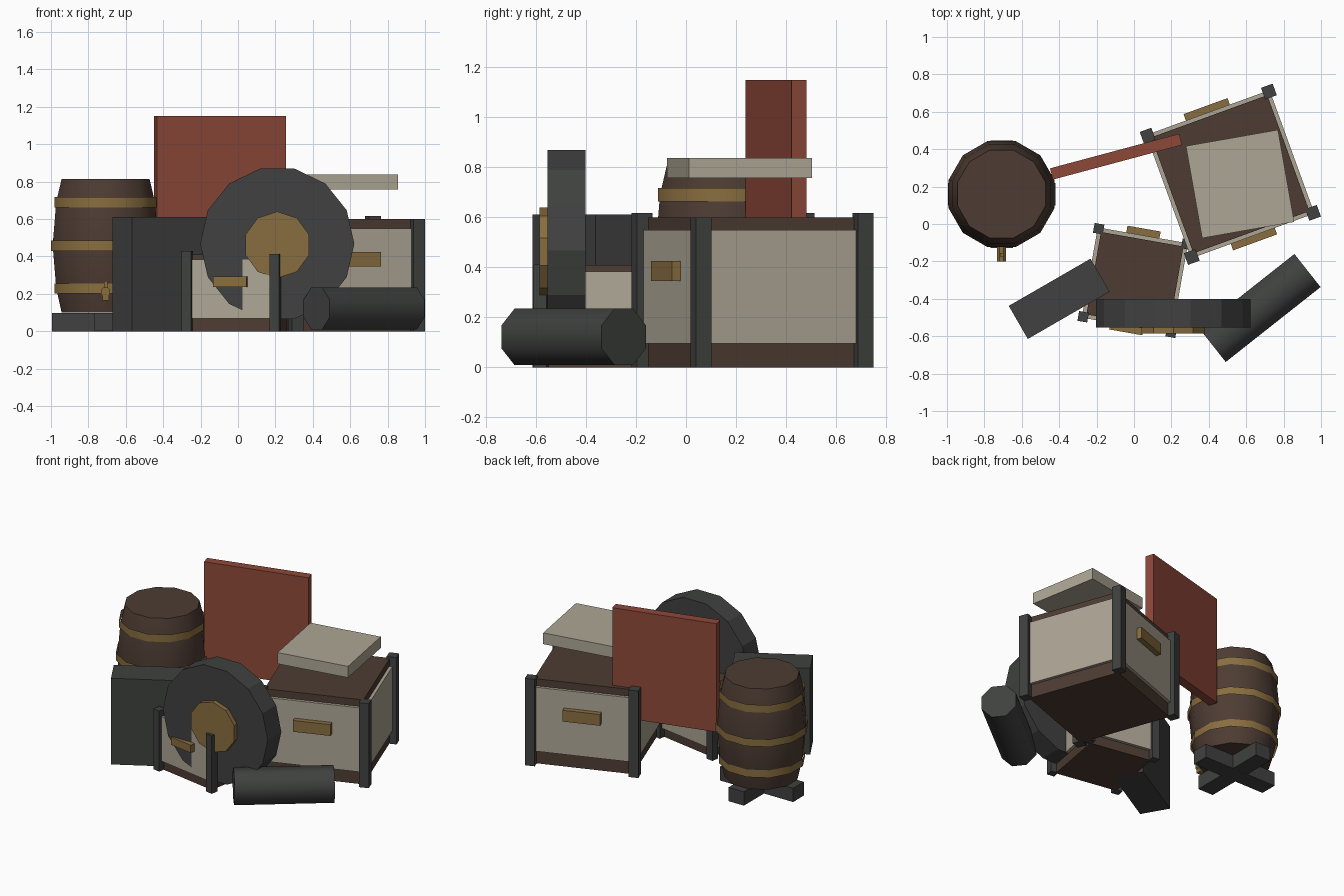
import bpy
from math import radians, cos, sin, pi

if "Cube" in bpy.data.objects:
    bpy.data.objects.remove(bpy.data.objects["Cube"])


def material(name, rgb):
    m = bpy.data.materials.new(name)
    m.diffuse_color = (*rgb, 1)
    m.use_nodes = True
    m.node_tree.nodes["Principled BSDF"].inputs["Base Color"].default_value = m.diffuse_color
    return m


WOOD = material("brown_wood", (0.075, 0.045, 0.033))
PALE = material("pale_board", (0.42, 0.38, 0.30))
DARK = material("dark_metal", (0.05, 0.053, 0.05))
GOLD = material("brass", (0.25, 0.155, 0.05))
RED = material("red_paint", (0.27, 0.065, 0.04))


def add_mesh(name, verts, faces, mat, loc=(0, 0, 0), rot=(0, 0, 0)):
    me = bpy.data.meshes.new(name)
    me.from_pydata(verts, [], faces)
    me.materials.append(mat)
    ob = bpy.data.objects.new(name, me)
    ob.location, ob.rotation_euler = loc, rot
    bpy.context.collection.objects.link(ob)
    return ob


def box(name, size, loc, mat, angle=0):
    """Box centred on loc, turned about z by angle degrees."""
    x, y, z = (s / 2 for s in size)
    v = [(a, b, c) for a in (-x, x) for b in (-y, y) for c in (-z, z)]
    f = [(0, 1, 3, 2), (4, 6, 7, 5), (0, 4, 5, 1), (2, 3, 7, 6), (0, 2, 6, 4), (1, 5, 7, 3)]
    return add_mesh(name, v, f, mat, loc, (0, 0, radians(angle)))


def lathe(name, profile, n, mat, loc, rot=(0, 0, 0), start=0.0, caps=True, smooth=False):
    """Stack of n-sided rings from (radius, z) pairs."""
    v = [(r * cos(start + 2 * pi * i / n), r * sin(start + 2 * pi * i / n), z)
         for r, z in profile for i in range(n)]
    f = [(k * n + i, k * n + (i + 1) % n, (k + 1) * n + (i + 1) % n, (k + 1) * n + i)
         for k in range(len(profile) - 1) for i in range(n)]
    sides = len(f)
    if caps:
        f += [tuple(reversed(range(n))), tuple(range(len(v) - n, len(v)))]
    ob = add_mesh(name, v, f, mat, loc, rot)
    for p in ob.data.polygons:
        p.use_smooth = smooth and p.index < sides
    return ob


def crate(name, centre, angle, spacing, post, heights, top, panel, handle):
    """Square crate: wooden body, pale side panels, corner posts, two handles."""
    a = radians(angle)

    def at(u, v, z):
        return (centre[0] + u * cos(a) - v * sin(a), centre[1] + u * sin(a) + v * cos(a), z)

    h = spacing / 2
    core = h - 0.015
    box(name + "_body", (2 * core, 2 * core, top), at(0, 0, top / 2), WOOD, angle)
    z0, z1 = panel
    for i, (u, v) in enumerate([(0, -1), (1, 0), (0, 1), (-1, 0)]):
        d = core + 0.01
        box(f"{name}_panel_{i}", (spacing - post * 0.5, 0.022, z1 - z0),
            at(u * d, v * d, (z0 + z1) / 2), PALE, angle + (90 if u else 0))
    corners = [(-1, -1), (1, -1), (1, 1), (-1, 1)]
    for i, ((u, v), z) in enumerate(zip(corners, heights)):
        box(f"{name}_post_{i}", (post, post, z), at(u * h, v * h, z / 2), DARK, angle)
    length, hz, tall = handle
    for side, v in (("front", -1), ("back", 1)):
        box(f"{name}_{side}_handle", (length, 0.045, tall), at(0, v * (h + 0.02), hz), GOLD, angle)


# Crates and the loose lid
crate("large_crate", (0.515, 0.266), 20, 0.69, 0.066, (0.617, 0.6, 0.617, 0.617),
      0.6, (0.095, 0.55), (0.25, 0.385, 0.08))
crate("small_crate", (0.005, -0.302), -10, 0.478, 0.053, (0.43, 0.412, 0.412, 0.412),
      0.41, (0.068, 0.383), (0.18, 0.265, 0.055))
box("loose_lid", (0.5, 0.5, 0.08), (0.567, 0.214, 0.798), PALE, 10)

# Leaning board and upright block
box("red_board", (0.715, 0.062, 0.77), (-0.096, 0.36, 0.765), RED, 15)
box("dark_block", (0.505, 0.204, 0.612), (-0.40, -0.40, 0.306), DARK, 30)

# Barrel with open hoops, spigot and crossed stand
BX, BY, K = -0.708, 0.16, cos(pi / 12)
lathe("barrel", [(r / K, z) for r, z in
                 ((0.235, 0.1), (0.264, 0.23), (0.283, 0.46), (0.264, 0.69), (0.235, 0.815))],
      12, WOOD, (BX, BY, 0), start=pi / 12, smooth=True)
for i, (z, r) in enumerate(((0.228, 0.272), (0.457, 0.292), (0.69, 0.272))):
    lathe(f"barrel_hoop_{i}", [(r / K, z - 0.027), (r / K, z + 0.027)], 12, GOLD,
          (BX, BY, 0), start=pi / 12, caps=False, smooth=True)
for i in range(2):
    box(f"barrel_stand_{i}", (0.575, 0.12, 0.098), (BX, BY, 0.049 + 0.0005 * i), DARK, 90 * i)
lathe("spigot", [(0.027, 0), (0.027, 0.11)], 8, GOLD, (BX, -0.09, 0.21),
      (pi / 2, 0, 0), start=pi / 8)
box("spigot_spout", (0.035, 0.035, 0.05), (BX, -0.18, 0.19), GOLD)
box("spigot_handle", (0.018, 0.018, 0.05), (BX, -0.165, 0.245), GOLD)

# Wheel and its hub plate
lathe("wheel", [(0.412, 0), (0.412, 0.152)], 14, DARK, (0.21, -0.402, 0.468), (pi / 2, 0, 0))
lathe("wheel_hub", [(0.178, 0), (0.178, 0.1)], 10, GOLD, (0.21, -0.485, 0.462),
      (pi / 2, 0, 0), start=pi / 2)

# Roll lying on the ground
lathe("lying_roll", [(0.122, -0.323), (0.122, 0.323)], 8, DARK, (0.674, -0.449, 0.122),
      (0, pi / 2, radians(38.3)), start=pi / 8, smooth=True)
